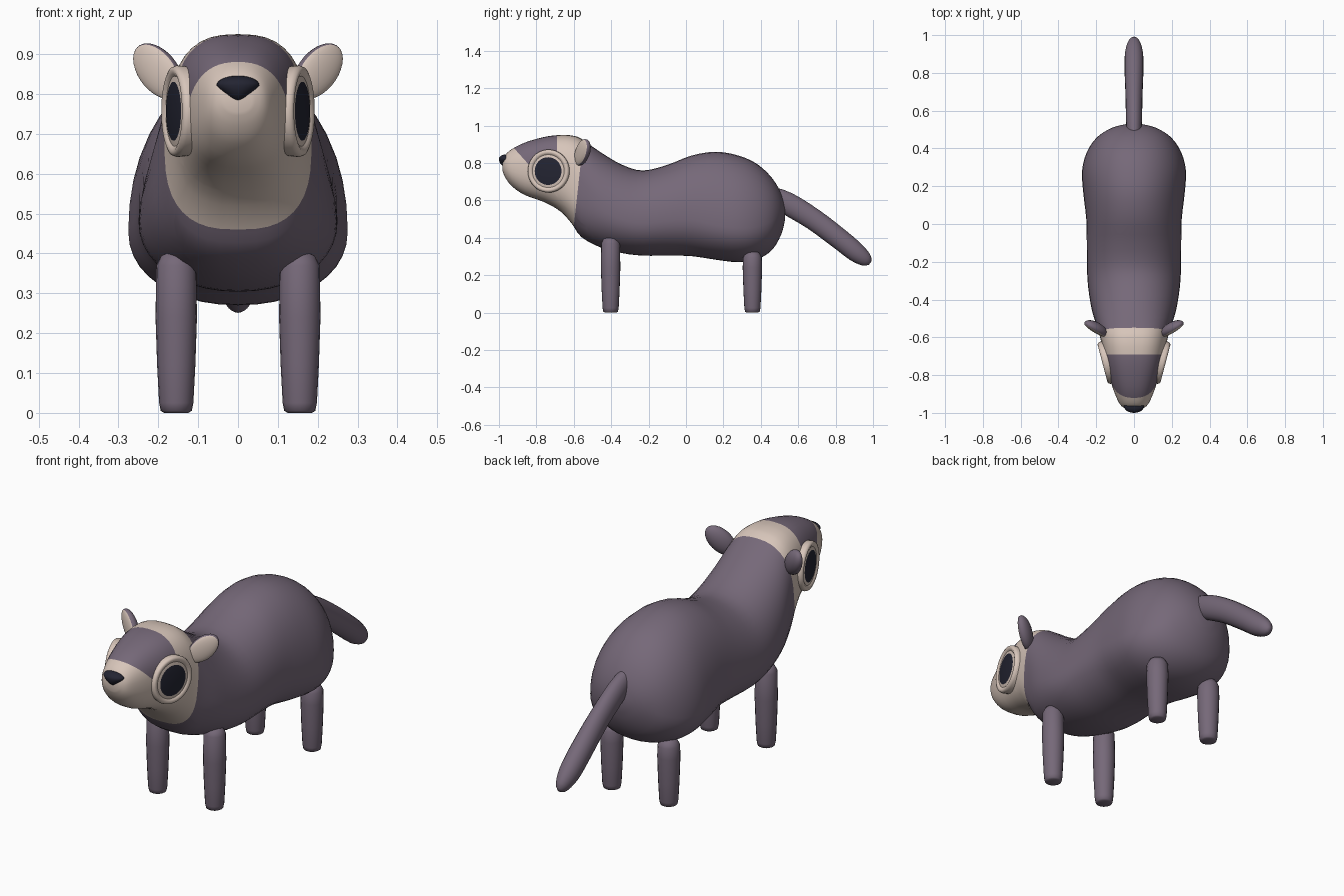
import bpy, bmesh, math
from mathutils import Vector, Matrix

if "Cube" in bpy.data.objects:
    bpy.data.objects.remove(bpy.data.objects["Cube"])


def material(name, rgb):
    m = bpy.data.materials.new(name)
    m.diffuse_color = (*rgb, 1)
    m.use_nodes = True
    m.node_tree.nodes["Principled BSDF"].inputs["Base Color"].default_value = m.diffuse_color
    return m


FUR = material("grey fur", (0.18, 0.14, 0.19))
CREAM = material("cream fur", (0.68, 0.56, 0.49))
BLACK = material("dark blue black", (0.017, 0.018, 0.032))


def finish(name, bm, mats, angle=45):
    bmesh.ops.recalc_face_normals(bm, faces=bm.faces[:])
    me = bpy.data.meshes.new(name)
    bm.to_mesh(me)
    bm.free()
    for m in mats:
        me.materials.append(m)
    ob = bpy.data.objects.new(name, me)
    bpy.context.collection.objects.link(ob)
    bpy.ops.object.select_all(action='DESELECT')
    ob.select_set(True)
    bpy.context.view_layer.objects.active = ob
    bpy.ops.object.shade_smooth_by_angle(angle=math.radians(angle))
    return ob


def loft(rings):
    """Skin a list of closed rings and cap both ends."""
    bm = bmesh.new()
    vs = [[bm.verts.new(p) for p in r] for r in rings]
    n = len(rings[0])
    for a, b in zip(vs, vs[1:]):
        for i in range(n):
            j = (i + 1) % n
            bm.faces.new((a[i], a[j], b[j], b[i]))
    bm.faces.new(vs[0])
    bm.faces.new(vs[-1][::-1])
    return bm


def smooth_rows(rows, steps):
    """Catmull-Rom interpolation of rows of numbers."""
    out = []
    for i in range(len(rows) - 1):
        p0, p1 = rows[max(i - 1, 0)], rows[i]
        p2, p3 = rows[i + 1], rows[min(i + 2, len(rows) - 1)]
        for k in range(steps):
            t = k / steps
            out.append([0.5 * (2 * b + (c - a) * t + (2 * a - 5 * b + 4 * c - d) * t * t
                               + (3 * b - a - 3 * c + d) * t ** 3)
                        for a, b, c, d in zip(p0, p1, p2, p3)])
    return out + [list(rows[-1])]


def power(v, e):
    return math.copysign(abs(v) ** e, v)


# Body and head: y, bottom, top, half width, height of widest point (0-1), squareness
PROFILE = [
    (-0.98, 0.755, 0.81, 0.035, 0.5, 2.1),
    (-0.965, 0.72, 0.845, 0.065, 0.5, 2.2),
    (-0.93, 0.675, 0.875, 0.088, 0.5, 2.3),
    (-0.86, 0.628, 0.91, 0.115, 0.5, 2.4),
    (-0.755, 0.59, 0.94, 0.145, 0.5, 2.5),
    (-0.67, 0.54, 0.95, 0.164, 0.5, 2.6),
    (-0.61, 0.475, 0.947, 0.177, 0.47, 2.7),
    (-0.56, 0.405, 0.93, 0.19, 0.44, 2.6),
    (-0.46, 0.35, 0.86, 0.222, 0.4, 2.2),
    (-0.34, 0.318, 0.79, 0.242, 0.38, 2.1),
    (-0.23, 0.305, 0.76, 0.249, 0.38, 2.1),
    (-0.10, 0.305, 0.79, 0.25, 0.38, 2.1),
    (0.03, 0.302, 0.84, 0.253, 0.36, 2.1),
    (0.16, 0.283, 0.86, 0.268, 0.32, 2.1),
    (0.28, 0.27, 0.84, 0.275, 0.32, 2.1),
    (0.38, 0.285, 0.795, 0.25, 0.34, 2.1),
    (0.46, 0.335, 0.72, 0.195, 0.4, 2.1),
    (0.51, 0.42, 0.635, 0.115, 0.5, 2.0),
    (0.53, 0.50, 0.56, 0.035, 0.5, 2.0),
]
SIDES = 40
rings = []
for y, zb, zt, w, f, n in smooth_rows(PROFILE, 3):
    zm = zb + f * (zt - zb)
    ring = []
    for i in range(SIDES):
        a = 2 * math.pi * i / SIDES
        c, s = power(math.cos(a), 2 / n), power(math.sin(a), 2 / n)
        ring.append((w * c, y, zm + s * ((zt - zm) if s > 0 else (zm - zb))))
    rings.append(ring)
body = loft(rings)

# Face markings: cut along three planes, then colour by side of each plane
NECK = (Vector((0, -0.555, 0.87)), Vector((0, 1, -0.11)))
BROW = (Vector((0, -0.69, 0.9)), Vector((0, 1, 0)))
MUZZLE = (Vector((0, -0.92, 0.88)), Vector((0, 1, 0.9)))
for co, no in (NECK, BROW, MUZZLE):
    bmesh.ops.bisect_plane(body, geom=body.verts[:] + body.edges[:] + body.faces[:],
                           dist=1e-5, plane_co=co, plane_no=no)


def side(p, plane):
    return (p - plane[0]).dot(plane[1])


for face in body.faces:
    p = face.calc_center_median()
    patch = side(p, BROW) < 0 and side(p, MUZZLE) > 0 and p.z > 0.76
    face.material_index = 1 if side(p, NECK) < 0 and not patch else 0
finish("body", body, [FUR, CREAM], 80)

# Tail: path y, z, half width, half thickness
TAIL = [(0.44, 0.635, 0.035, 0.045), (0.54, 0.585, 0.042, 0.06), (0.68, 0.50, 0.045, 0.058),
        (0.82, 0.395, 0.05, 0.056), (0.91, 0.322, 0.047, 0.052), (0.965, 0.28, 0.03, 0.035),
        (0.985, 0.265, 0.009, 0.011)]
rows = smooth_rows(TAIL, 3)
rings = []
for i, (y, z, w, h) in enumerate(rows):
    a, b = rows[max(i - 1, 0)], rows[min(i + 1, len(rows) - 1)]
    t = Vector((0, b[0] - a[0], b[1] - a[1])).normalized()
    up = Vector((0, -t.z, t.y))
    rings.append([Vector((0, y, z)) + Vector((w * math.cos(k * math.pi / 10), 0, 0))
                  + up * h * math.sin(k * math.pi / 10) for k in range(20)])
finish("tail", loft(rings), [FUR], 80)


def lathe(profile, n=32):
    """Revolve (radius, height) points around local z."""
    return loft([[(r * math.cos(2 * math.pi * i / n), r * math.sin(2 * math.pi * i / n), z)
                  for i in range(n)] for r, z in profile])


for s, label in ((-1, "left"), (1, "right")):
    # Legs with rounded feet and domed tops
    for part, y, top in (("front", -0.403, 0.405), ("hind", 0.355, 0.33)):
        leg = lathe([(0.03, 0), (0.039, 0.005), (0.043, 0.025), (0.048, 0.12), (0.052, 0.24),
                     (0.05, top - 0.035), (0.037, top - 0.01), (0.012, top)], 20)
        leg.transform(Matrix.Translation((s * 0.155, y, 0)))
        finish(f"{part}_leg_{label}", leg, [FUR], 60)

    # Eye: raised cream rim around a dark disc, facing sideways and a little forward
    eye = lathe([(0.112, -0.03), (0.115, 0.0), (0.111, 0.01), (0.102, 0.014), (0.093, 0.01),
                 (0.088, 0.006), (0.074, 0.009), (0.04, 0.012), (0.005, 0.013)], 40)
    for face in eye.faces:
        c = face.calc_center_median()
        face.material_index = int(c.z > 0 and math.hypot(c.x, c.y) < 0.073)
    turn = Vector((s * 0.967, -0.255, 0.0)).to_track_quat('Z', 'Y').to_matrix().to_4x4()
    eye.transform(Matrix.Translation((s * 0.153, -0.735, 0.757)) @ turn)
    finish(f"eye_{label}", eye, [CREAM, BLACK], 50)

    # Ear: flattened ellipsoid with a cream front
    ear = bmesh.new()
    bmesh.ops.create_uvsphere(ear, u_segments=24, v_segments=16, radius=1)
    bmesh.ops.bisect_plane(ear, geom=ear.verts[:] + ear.edges[:] + ear.faces[:],
                           plane_co=(0, -0.3, 0), plane_no=(0, 1, 0))
    for face in ear.faces:
        face.material_index = int(face.calc_center_median().y < -0.3)
    for v in ear.verts:
        if v.co.y < -0.3:
            v.co.y = -0.3 - (v.co.y + 0.3) * -0.5
    normal = Vector((s * 0.5, -0.86, 0)).normalized()
    long_axis = Vector((s * 0.62, 0.36, 0.72))
    long_axis = (long_axis - normal * long_axis.dot(normal)).normalized()
    back = -normal
    across = back.cross(long_axis)
    basis = Matrix((across, back, long_axis)).transposed().to_4x4()
    ear.transform(Matrix.Translation((s * 0.2, -0.555, 0.857)) @ basis
                  @ Matrix.Diagonal((0.052, 0.034, 0.085, 1)))
    finish(f"ear_{label}", ear, [FUR, CREAM], 60)

# Nose: rounded wedge, wide at the top and pointed below
nose = bmesh.new()
bmesh.ops.create_uvsphere(nose, u_segments=24, v_segments=14, radius=1)
for v in nose.verts:
    x, y, z = v.co
    wide = 1.0 if z > 0 else 1 + 0.55 * z
    v.co = (0.054 * x * wide, -0.962 + 0.038 * y - 0.0 * z,
            0.822 + (0.024 if z > 0 else 0.042) * z)
finish("nose", nose, [BLACK], 60)
